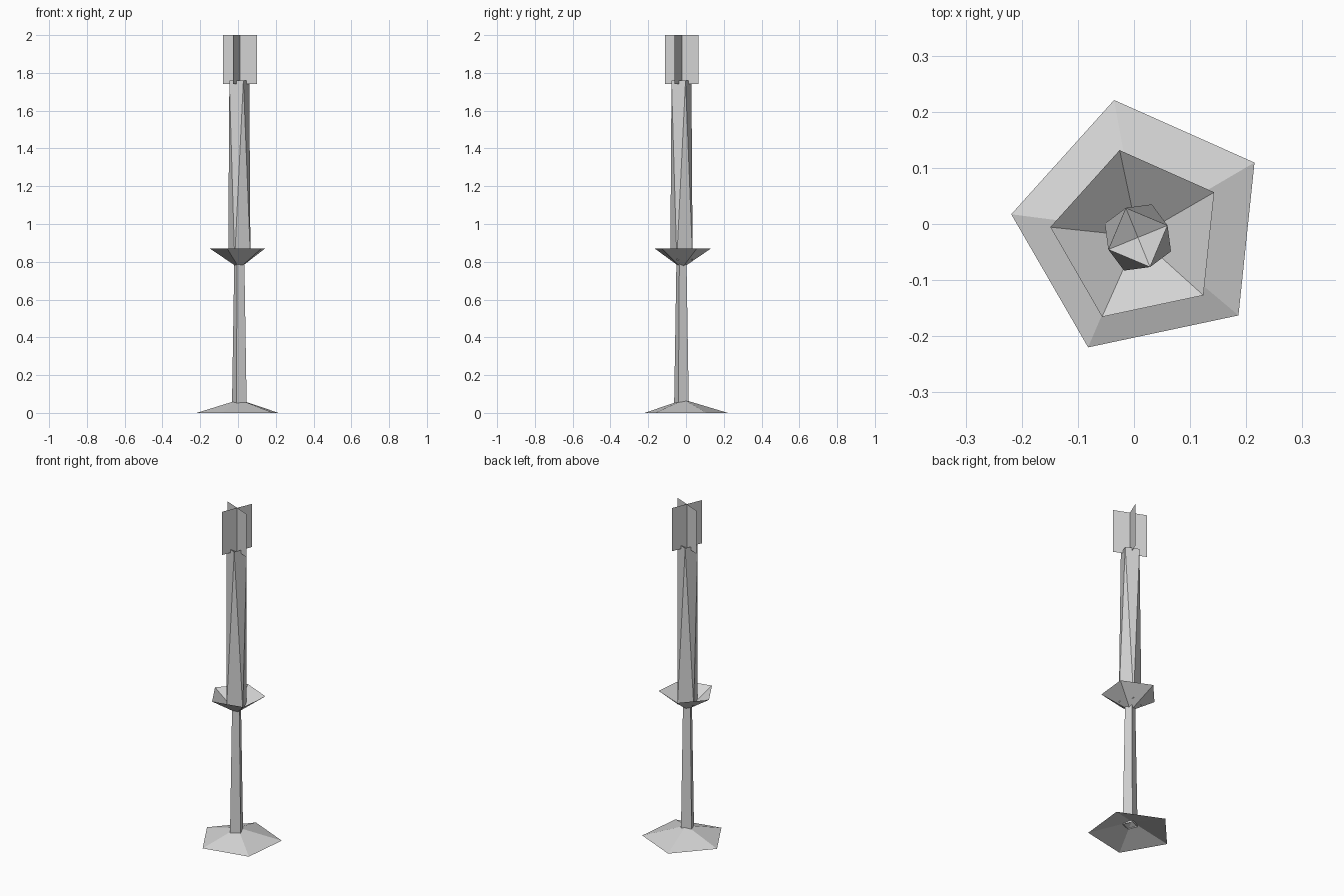
import bpy, math

if "Cube" in bpy.data.objects:
    bpy.data.objects.remove(bpy.data.objects["Cube"])

CX, CY = 0.007, -0.024          # axis of the stand
TILT = -22.8                    # turn of the flame and stem

mat = bpy.data.materials.new("pale grey")
mat.diffuse_color = (0.66, 0.66, 0.66, 1)
mat.use_nodes = True
mat.node_tree.nodes["Principled BSDF"].inputs["Base Color"].default_value = mat.diffuse_color


def ring(n, r, z, start, c=(CX, CY)):
    return [(c[0] + r * math.cos(math.radians(start) + 2 * math.pi * i / n),
             c[1] + r * math.sin(math.radians(start) + 2 * math.pi * i / n), z)
            for i in range(n)]


def make(name, verts, faces):
    me = bpy.data.meshes.new(name)
    me.from_pydata(verts, [], faces)
    me.materials.append(mat)
    ob = bpy.data.objects.new(name, me)
    bpy.context.collection.objects.link(ob)
    return ob


def fan(n, apex):
    return [(i, (i + 1) % n, apex) for i in range(n)]


# Shallow open five-sided foot
make("base", ring(5, 0.233, 0, 30, (0.013, -0.007)) + [(0.007, -0.012, 0.07)], fan(5, 5))

# Tapered square stem
make("stem", ring(4, 0.042, 0.05, TILT) + ring(4, 0.029, 0.80, TILT),
     [(i, (i + 1) % 4, 4 + (i + 1) % 4, 4 + i) for i in range(4)])

# Open five-sided drip dish
make("drip_dish", ring(5, 0.157, 0.87, 30, (0.007, -0.022)) + [(0.007, -0.022, 0.765)],
     [f[::-1] for f in fan(5, 5)])

# Candle: square section twisted by an eighth turn, with a hollowed top
sides = []
for i in range(4):
    j = (i + 1) % 4
    sides += [(i, j, 4 + i), (j, 4 + j, 4 + i)]
make("candle",
     ring(4, 0.064, 0.81, TILT) + ring(4, 0.057, 1.76, TILT + 45) + [(CX, CY, 1.735)],
     sides + [(4 + i, 4 + (i + 1) % 4, 8) for i in range(4)])

# Flame: two crossed upright cards
for k in range(2):
    a = math.radians(TILT + 90 * k)
    dx, dy = 0.097 * math.cos(a), 0.097 * math.sin(a)
    x, y = 0.010, -0.022
    make("flame_card_%d" % (k + 1),
         [(x - dx, y - dy, 1.74), (x + dx, y + dy, 1.74),
          (x + dx, y + dy, 2.0), (x - dx, y - dy, 2.0)], [(0, 1, 2, 3)])
